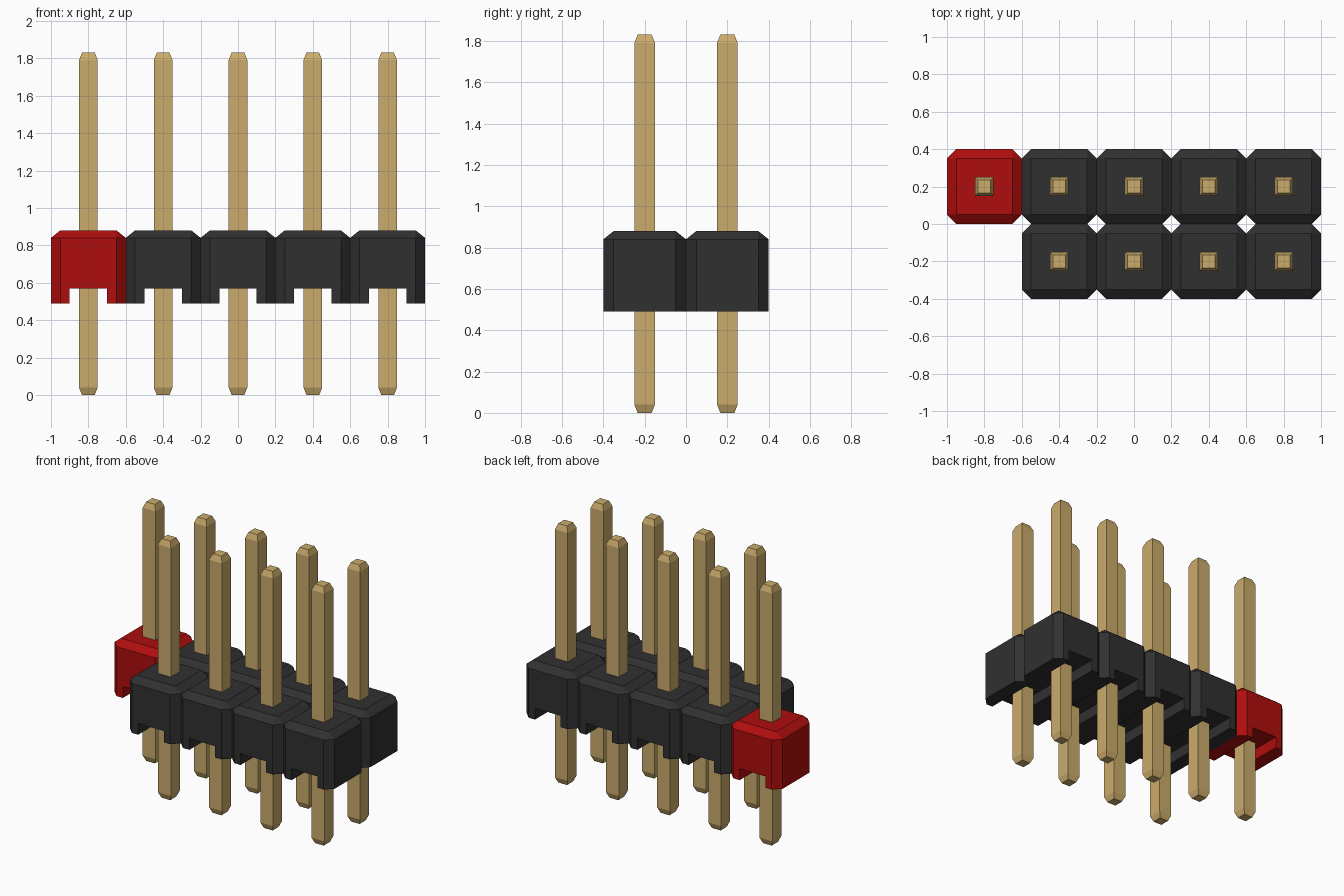
import bpy
import bmesh

cube = bpy.data.objects.get("Cube")
if cube:
    bpy.data.objects.remove(cube, do_unlink=True)


def make_material(name, rgb):
    mat = bpy.data.materials.new(name)
    mat.use_nodes = True
    mat.diffuse_color = (*rgb, 1)
    mat.node_tree.nodes["Principled BSDF"].inputs["Base Color"].default_value = (*rgb, 1)
    return mat


BLACK = make_material("black plastic", (0.03, 0.03, 0.03))
RED = make_material("red plastic", (0.43, 0.004, 0.004))
GOLD = make_material("gold metal", (0.60, 0.41, 0.15))

PITCH = 0.4
HALF = PITCH / 2
CHAMFER = 0.05
BASE, SHOULDER, TOP = 0.49, 0.84, 0.88
NOTCH_HALF, NOTCH_TOP = 0.10, 0.57
PIN_HALF, PIN_TIP, PIN_TAPER, PIN_TOP = 0.05, 0.034, 0.04, 1.83


def add_object(name, bm, mat, x, y):
    bmesh.ops.recalc_face_normals(bm, faces=bm.faces)
    mesh = bpy.data.meshes.new(name)
    bm.to_mesh(mesh)
    bm.free()
    mesh.materials.append(mat)
    obj = bpy.data.objects.new(name, mesh)
    obj.location = (x, y, 0)
    bpy.context.collection.objects.link(obj)
    return obj


def square(bm, half, z):
    return [bm.verts.new((sx * half, sy * half, z))
            for sx, sy in ((-1, -1), (1, -1), (1, 1), (-1, 1))]


def bridge(bm, lower, upper):
    for i in range(4):
        j = (i + 1) % 4
        bm.faces.new((lower[i], lower[j], upper[j], upper[i]))


# Housing cell: arch profile run front to back, with chamfered corners and top
def housing(name, mat, x, y):
    bm = bmesh.new()
    inner = HALF - CHAMFER
    # Half of the plan outline, as (x, y depth) columns, with the channel cut out
    columns = [(-HALF, inner), (-inner, HALF), (-NOTCH_HALF, HALF),
               (NOTCH_HALF, HALF), (inner, HALF), (HALF, inner)]
    ring = columns + [(px, -py) for px, py in reversed(columns)]
    shoulder = [bm.verts.new((px, py, SHOULDER)) for px, py in ring]
    roof = [bm.verts.new((px, py, TOP)) for px, py in
            ((-inner, inner), (inner, inner), (inner, -inner), (-inner, -inner))]
    bm.faces.new(roof)
    # Sloped top edges: four sides and four corner triangles
    for k in range(4):
        nxt = (k + 1) % 4
        side = shoulder[1:5] if k == 0 else shoulder[5:7] if k == 1 else \
            shoulder[7:11] if k == 2 else [shoulder[11], shoulder[0]]
        bm.faces.new([roof[k]] + side + [roof[nxt]])
    for k, (a, b) in enumerate(((0, 1), (4, 5), (6, 7), (10, 11))):
        bm.faces.new((roof[k], shoulder[a], shoulder[b]))
    # Feet and walls
    foot = [bm.verts.new((px, py, BASE)) for px, py in ring]
    arch = {i: bm.verts.new((ring[i][0], ring[i][1], NOTCH_TOP)) for i in (2, 3, 8, 9)}
    for i in range(12):
        j = (i + 1) % 12
        if i in (2, 8):
            bm.faces.new((arch[i], arch[j], shoulder[j], shoulder[i]))
        else:
            low = [foot[i]] + [foot[j]]
            right = [arch[j]] if j in arch else []
            left = [arch[i]] if i in arch else []
            bm.faces.new(low + right + [shoulder[j], shoulder[i]] + left)
    bm.faces.new([foot[i] for i in (0, 1, 2, 9, 10, 11)])
    bm.faces.new([foot[i] for i in (3, 4, 5, 6, 7, 8)])
    bm.faces.new([arch[i] for i in (2, 3, 8, 9)])
    for a, b in ((2, 9), (3, 8)):
        bm.faces.new((foot[a], foot[b], arch[b], arch[a]))
    return add_object(name, bm, mat, x, y)


# Square pin tapered at both ends
def pin(name, x, y):
    bm = bmesh.new()
    rings = [square(bm, half, z) for half, z in (
        (PIN_TIP, 0), (PIN_HALF, PIN_TAPER),
        (PIN_HALF, PIN_TOP - PIN_TAPER), (PIN_TIP, PIN_TOP))]
    for lower, upper in zip(rings, rings[1:]):
        bridge(bm, lower, upper)
    bm.faces.new(rings[0])
    bm.faces.new(rings[-1])
    return add_object(name, bm, GOLD, x, y)


# Two rows; the front row lacks the cell before the red one
for row, y in (("front", -HALF), ("back", HALF)):
    for column in range(5):
        if row == "front" and column == 0:
            continue
        x = (column - 2) * PITCH
        mat = RED if column == 0 else BLACK
        housing(f"{row}_housing_{column + 1}", mat, x, y)
        pin(f"{row}_pin_{column + 1}", x, y)
